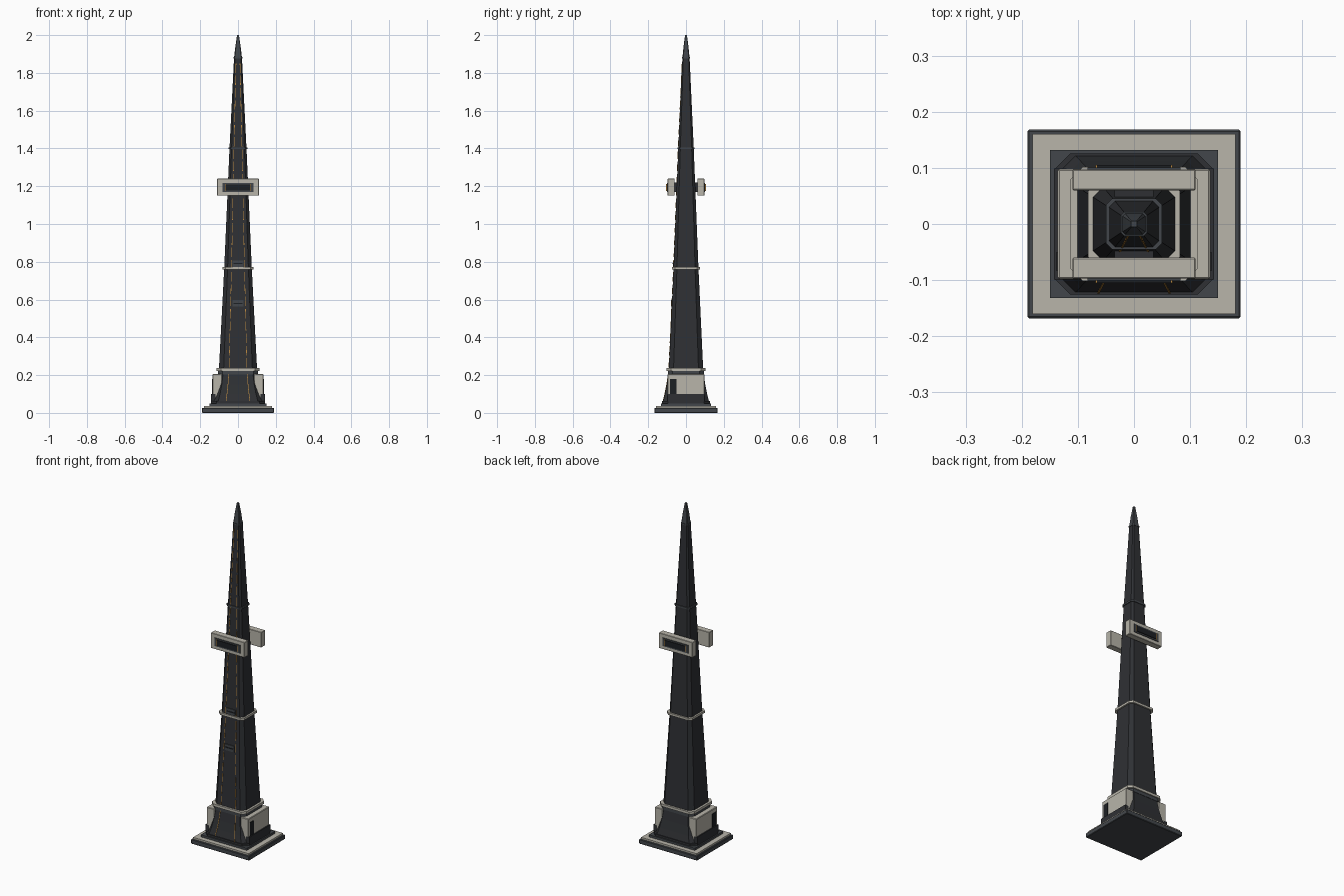
import bpy, bmesh

if "Cube" in bpy.data.objects:
    bpy.data.objects.remove(bpy.data.objects["Cube"])


def material(name, r, g, b):
    m = bpy.data.materials.new(name)
    m.diffuse_color = (r, g, b, 1)
    m.use_nodes = True
    m.node_tree.nodes["Principled BSDF"].inputs["Base Color"].default_value = m.diffuse_color
    return m


DARK = material("dark_cladding", 0.028, 0.03, 0.034)
SLATE = material("slate", 0.055, 0.062, 0.07)
CREAM = material("pale_stone", 0.48, 0.46, 0.40)
GLASS = material("black_glass", 0.012, 0.014, 0.017)
GOLD = material("gold", 0.5, 0.25, 0.05)


def finish(name, bm, mat):
    bmesh.ops.recalc_face_normals(bm, faces=bm.faces)
    me = bpy.data.meshes.new(name)
    bm.to_mesh(me)
    bm.free()
    me.materials.append(mat)
    ob = bpy.data.objects.new(name, me)
    bpy.context.collection.objects.link(ob)
    return ob


def loft(name, sections, mat):
    """Chamfered rectangle sections (z, half x, half y, chamfer) skinned together."""
    bm = bmesh.new()
    rings = []
    for z, x, y, c in sections:
        pts = [(x, -y + c), (x, y - c), (x - c, y), (-x + c, y),
               (-x, y - c), (-x, -y + c), (-x + c, -y), (x - c, -y)]
        rings.append([bm.verts.new((px, py, z)) for px, py in pts])
    for a, b in zip(rings, rings[1:]):
        for i in range(8):
            j = (i + 1) % 8
            bm.faces.new((a[i], a[j], b[j], b[i]))
    bm.faces.new(rings[0])
    bm.faces.new(rings[-1])
    return finish(name, bm, mat)


def box(name, lo, hi, mat, bevel=0.0):
    bm = bmesh.new()
    bmesh.ops.create_cube(bm, size=1)
    for v in bm.verts:
        v.co = [(l + h) / 2 + c * (h - l) for l, h, c in zip(lo, hi, v.co)]
    if bevel:
        bmesh.ops.bevel(bm, geom=bm.edges[:], offset=bevel, segments=1, affect='EDGES')
    return finish(name, bm, mat)


def band(name, z0, z1, x, y, c, mat):
    return loft(name, [(z0, x, y, c), (z1, x, y, c)], mat)


# stepped base
box("base_slab", (-.19, -.168, 0), (.19, .168, .027), SLATE, .003)
box("base_paving", (-.181, -.16, .02), (.181, .16, .037), CREAM)
box("plinth", (-.15, -.132, .035), (.15, .132, .05), SLATE)
band("plinth_step", .045, .062, .143, .126, .03, DARK)

# flared foot
FOOT = [(.06, .138, .122, .033), (.10, .125, .112, .03),
        (.15, .113, .102, .027), (.205, .104, .094, .025)]
loft("flared_foot", FOOT, DARK)
band("foot_collar", .203, .222, .107, .096, .024, SLATE)
band("stone_collar", .222, .237, .113, .102, .022, CREAM)

# tapering shaft and pointed cap
SHAFT = [(.23, .101, .091, .025), (.765, .073, .066, .018),
         (1.4, .045, .041, .011), (1.88, .021, .019, .005)]
loft("shaft", SHAFT, DARK)
loft("spire_cap", [(1.88, .021, .019, .005), (1.94, .014, .013, .003),
                   (2.0, .005, .005, .001)], SLATE)
band("middle_collar", .759, .772, .082, .075, .017, CREAM)
band("upper_collar", 1.396, 1.406, .05, .045, .011, SLATE)
band("cap_collar", 1.876, 1.884, .023, .021, .005, SLATE)

# entrance pavilions on both flanks
for s, side in ((1, "right"), (-1, "left")):
    def xs(a, b):
        return min(s * a, s * b), max(s * a, s * b)
    x0, x1 = xs(.085, .136)
    box(side + "_pavilion", (x0, -.098, .062), (x1, .098, .205), CREAM, .003)
    x0, x1 = xs(.12, .138)
    box(side + "_door", (x0, -.084, .062), (x1, -.05, .18), GLASS)
    x0, x1 = xs(.12, .143)
    box(side + "_pavilion_sill", (x0, -.099, .06), (x1, .099, .1), DARK)

# viewing decks at front and back
for s, side in ((-1, "front"), (1, "back")):
    def slab(name, x, y0, y1, z0, z1, mat, bevel=0):
        return box(side + name, (-x, min(s * y0, s * y1), z0),
                   (x, max(s * y0, s * y1), z1), mat, bevel)
    slab("_deck_bracket", .035, .035, .064, 1.17, 1.22, DARK)
    slab("_deck", .11, .06, .097, 1.15, 1.24, CREAM, .002)
    slab("_deck_frame", .083, .09, .101, 1.17, 1.218, SLATE)
    slab("_deck_window", .066, .095, .105, 1.178, 1.21, GLASS)
    for x in (-.069, .066):
        box(side + "_deck_gold_trim", (x, s * .1 - .005, 1.176),
            (x + .003, s * .1 + .005, 1.212), GOLD)


def front_y(z):
    prof = FOOT + SHAFT
    for a, b in zip(prof, prof[1:]):
        if a[0] <= z <= b[0]:
            t = (z - a[0]) / (b[0] - a[0])
            return -(a[2] + t * (b[2] - a[2]))
    return -prof[-1][2]


# dashed gold seams up the front face
bm = bmesh.new()
stops = [.062, .10, .15, .205]
spans = list(zip(stops, stops[1:]))
spans += [(.24 + i * .065, .24 + i * .065 + .05) for i in range(25)]
for s in (-1, 1):
    for z0, z1 in spans:
        ends = []
        for z in (z0, z1):
            y = front_y(z)
            x = -s * y * .52
            ends.append([bm.verts.new((x + dx, y + dy, z)) for dx, dy in
                         ((-.0015, -.002), (.0015, -.002), (.0015, .003), (-.0015, .003))])
        a, b = ends
        for i in range(4):
            j = (i + 1) % 4
            bm.faces.new((a[i], a[j], b[j], b[i]))
        bm.faces.new(a)
        bm.faces.new(b)
finish("gold_seams", bm, GOLD)

# small service windows on the front
for z in (.58, .79):
    y = front_y(z)
    box("service_window", (-.03, y - .004, z - .018), (.03, y + .012, z + .018), SLATE)
    box("service_window_bar", (-.024, y - .006, z - .003), (.024, y, z + .003), GLASS)
